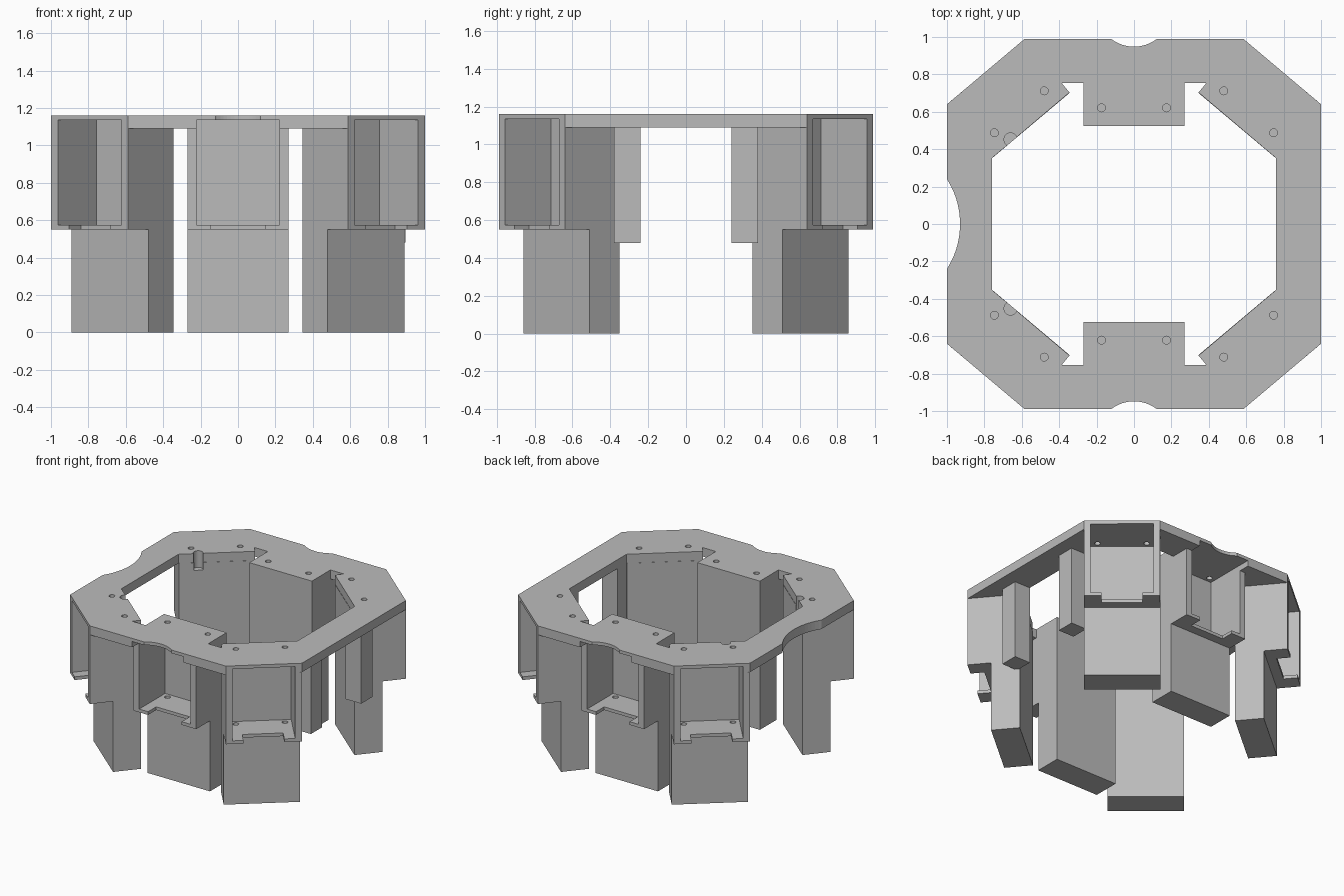
import bpy, bmesh, math
from mathutils import Matrix, Vector

if "Cube" in bpy.data.objects:
    bpy.data.objects.remove(bpy.data.objects["Cube"], do_unlink=True)

grey = bpy.data.materials.new("plain grey")
grey.use_nodes = True
COLOUR = (0.5, 0.5, 0.5, 1)
grey.diffuse_color = COLOUR
grey.node_tree.nodes["Principled BSDF"].inputs["Base Color"].default_value = COLOUR

HALF_Y = 0.988
TOP, UNDER = 1.16, 1.09


def prism(name, outline, low, high, sideways=False, matrix=Matrix()):
    """Extrude an outline along z, or along x when sideways."""
    bm = bmesh.new()
    place = (lambda a, b, c: (c, a, b)) if sideways else (lambda a, b, c: (a, b, c))
    face = bm.faces.new([bm.verts.new(place(a, b, low)) for a, b in outline])
    grown = bmesh.ops.extrude_face_region(bm, geom=[face])["geom"]
    move = Vector(place(0, 0, high - low))
    bmesh.ops.translate(bm, vec=move, verts=[v for v in grown if isinstance(v, bmesh.types.BMVert)])
    bmesh.ops.recalc_face_normals(bm, faces=bm.faces)
    bm.transform(matrix)
    mesh = bpy.data.meshes.new(name)
    bm.to_mesh(mesh)
    bm.free()
    mesh.materials.append(grey)
    obj = bpy.data.objects.new(name, mesh)
    bpy.context.collection.objects.link(obj)
    return obj


def box(name, x0, x1, y0, y1, z0, z1, matrix=Matrix()):
    return prism(name, [(x0, y0), (x1, y0), (x1, y1), (x0, y1)], z0, z1, matrix=matrix)


def rod(name, x, y, radius, z0, z1, sides=32, matrix=Matrix()):
    ring = [(x + radius * math.cos(math.tau * i / sides),
             y + radius * math.sin(math.tau * i / sides)) for i in range(sides)]
    return prism(name, ring, z0, z1, matrix=matrix)


def cut(obj, cutter):
    mod = obj.modifiers.new("cut", "BOOLEAN")
    mod.operation, mod.solver, mod.object = "DIFFERENCE", "EXACT", cutter
    bpy.context.view_layer.objects.active = obj
    bpy.ops.object.modifier_apply(modifier=mod.name)


def four_way(points):
    """Mirror one corner's points, given clockwise from +x to +y, around the plate."""
    left = [(-x, y) for x, y in reversed(points)]
    half = points + left
    return half + [(-x, -y) for x, y in half]


# Top plate with its shaped opening and rounded edge notches
plate = prism("top_plate", four_way([(1, 0.64), (0.587, HALF_Y)]), UNDER, TOP)
opening = four_way([(0.76, 0.352), (0.345, 0.703), (0.386, 0.753), (0.27, 0.753), (0.27, 0.525)])
cutters = [prism("opening_cutter", opening, 1, 1.3)]
for s in (-1, 1):
    cutters.append(rod("edge_cutter", 0, s * (HALF_Y + 0.16), 0.2, 1, 1.3, 64))
cutters.append(rod("side_cutter", -1.376, 0, 0.446, 1, 1.3, 96))
for c in cutters:
    cut(plate, c)

# Small vertical grooves in the inner walls on the right
grooves = [rod("groove_cutter", -0.66, s * 0.452, 0.035, 1.03, 1.3) for s in (-1, 1)]
for g in grooves:
    cut(plate, g)
cutters += grooves

# Six holders: stepped leg, open pocket, notched floor and screw holes
STEP = [(0, 0.55), (0.17, 0.55), (0.17, 0), (0.376, 0), (0.376, UNDER), (0, UNDER)]
edge_mid = Vector((0.7935, 0.814, 0))
slant = Vector((0.644, 0.765, 0))
spots = []
for s, word in ((-1, "front"), (1, "back")):
    spots.append((word + "_holder", Vector((0, s * 0.901, 0)), Vector((0, s, 0)), False))
    for t, side in ((-1, "right"), (1, "left")):
        flip = Vector((t, s, 0))
        spots.append((f"{word}_{side}_holder", edge_mid * flip, slant * flip, t < 0))

for name, centre, out, grooved in spots:
    m = Matrix.Translation(centre) @ Matrix.Rotation(math.atan2(out.x, -out.y), 4, "Z")
    holder = prism(name, STEP, -0.27, 0.27, True, m)
    pocket = box("pocket_cutter", -0.222, 0.222, -0.2, 0.32, 0.575, 1.135, m)
    notch = box("floor_cutter", -0.145, 0.145, -0.2, 0.1, 0.5, 0.6, m)
    holes = [rod("hole_cutter", x, 0.28, 0.021, 0.48, 1.3, 24, m) for x in (-0.174, 0.174)]
    for c in [pocket, notch] + holes + (grooves if grooved else []):
        cut(holder, c)
    for c in [pocket] + holes:
        cut(plate, c)
    cutters += [pocket, notch] + holes

# Two hanging posts on the left side
for s, word in ((-1, "front"), (1, "back")):
    y0, y1 = sorted((s * 0.24, s * 0.38))
    box(word + "_left_post", 0.76, 0.895, y0, y1, 0.48, UNDER)

for c in cutters:
    bpy.data.objects.remove(c, do_unlink=True)
